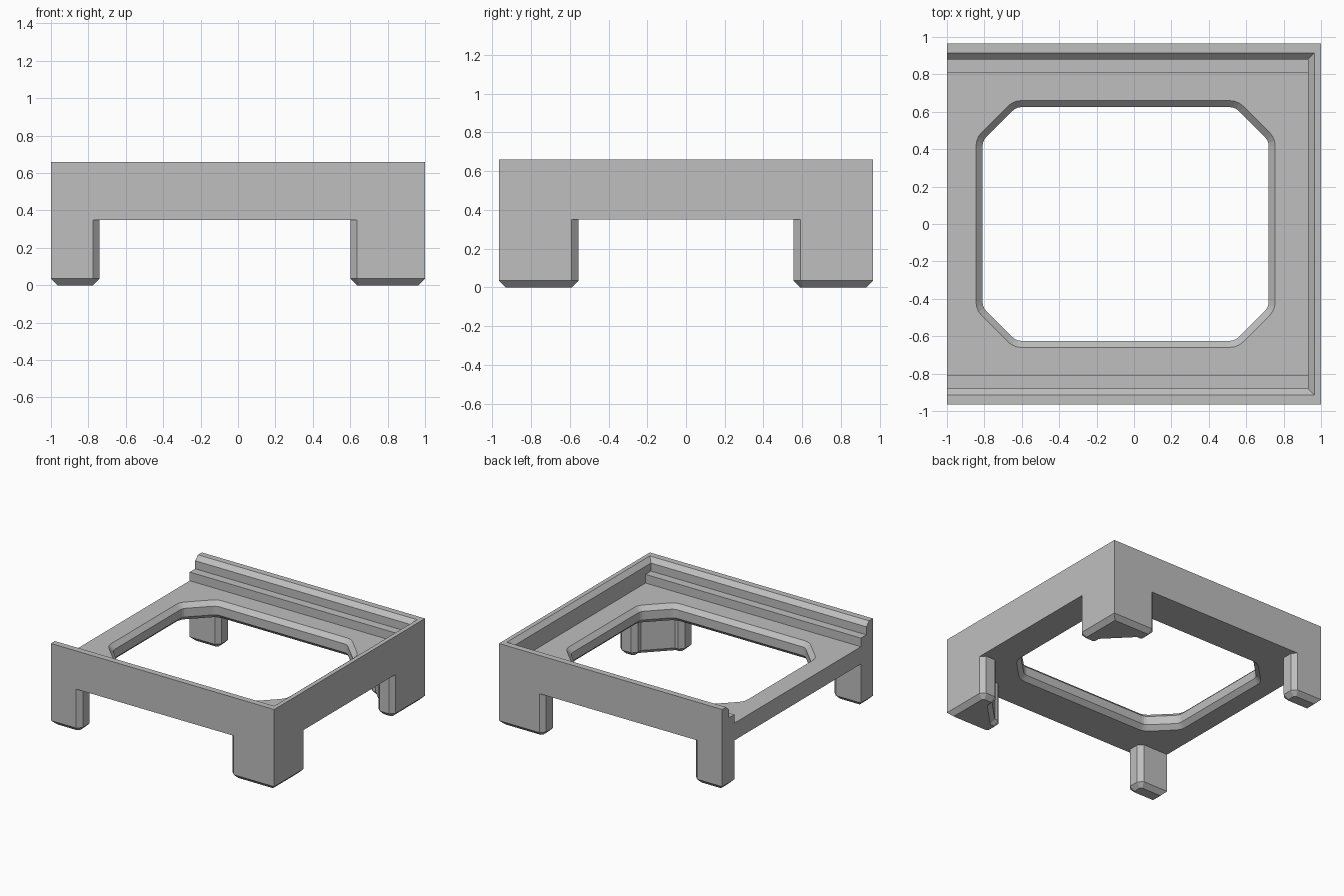
import bpy, bmesh

old = bpy.data.objects.get("Cube")
if old:
    bpy.data.objects.remove(old, do_unlink=True)

grey = bpy.data.materials.new("plain_grey")
grey.use_nodes = True
colour = (0.52, 0.52, 0.52, 1)
grey.diffuse_color = colour
grey.node_tree.nodes["Principled BSDF"].inputs["Base Color"].default_value = colour

HALF_Y = 0.965
TOP, FLOOR, UNDER = 0.66, 0.49, 0.35
BEVEL = 0.035


def add_object(name, bm):
    bmesh.ops.recalc_face_normals(bm, faces=bm.faces[:])
    mesh = bpy.data.meshes.new(name)
    bm.to_mesh(mesh)
    bm.free()
    mesh.materials.append(grey)
    obj = bpy.data.objects.new(name, mesh)
    bpy.context.collection.objects.link(obj)
    return obj


def loft(name, levels):
    """Closed solid through a stack of (z, outline) levels."""
    bm = bmesh.new()
    rings = [[bm.verts.new((x, y, z)) for x, y in outline] for z, outline in levels]
    for low, high in zip(rings, rings[1:]):
        n = len(low)
        for i in range(n):
            j = (i + 1) % n
            bm.faces.new((low[i], low[j], high[j], high[i]))
    bm.faces.new(rings[0][::-1])
    bm.faces.new(rings[-1])
    return add_object(name, bm)


def rect(x0, x1, half_y):
    return [(x0, -half_y), (x1, -half_y), (x1, half_y), (x0, half_y)]


def hole_outline(d):
    """Octagonal opening with softened corners, grown outward by d."""
    hx, hy = 0.765 + d, 0.625 + d
    cut, soft = 0.18 + 0.586 * d, 0.03 + 0.414 * d
    quarter = [(hx, hy - cut), (hx - cut, hy)]
    corners = []
    for sx, sy in ((1, 1), (-1, 1), (-1, -1), (1, -1)):
        pts = [(sx * x, sy * y) for x, y in quarter]
        corners += pts if sx == sy else pts[::-1]
    out = []
    for i, (x, y) in enumerate(corners):
        ends = []
        for nx, ny in (corners[i - 1], corners[(i + 1) % len(corners)]):
            length = ((nx - x) ** 2 + (ny - y) ** 2) ** 0.5
            ends.append((x + (nx - x) * soft / length, y + (ny - y) * soft / length))
        (ax, ay), (bx, by) = ends
        for k in range(4):
            t = k / 3
            u = 1 - t
            out.append((u * u * ax + 2 * u * t * x + t * t * bx - 0.045,
                        u * u * ay + 2 * u * t * y + t * t * by))
    return out


# Tray frame: solid slab, then channel, ledges and opening cut away
frame = loft("tray_frame", [(UNDER, rect(-1, 1, HALF_Y)), (TOP, rect(-1, 1, HALF_Y))])

upper_channel = loft("upper_channel_cutter", [
    (0.56, rect(-1.2, 0.93, 0.88)),
    (TOP - BEVEL, rect(-1.2, 0.93, 0.88)),
    (TOP + 0.03, rect(-1.2, 0.995, 0.945)),
])
lower_channel = loft("lower_channel_cutter", [
    (FLOOR, rect(-1.2, 0.93, 0.81)),
    (0.60, rect(-1.2, 0.93, 0.81)),
])
opening = loft("opening_cutter", [
    (UNDER - 0.03, hole_outline(BEVEL + 0.03)),
    (UNDER + BEVEL, hole_outline(0)),
    (FLOOR - BEVEL, hole_outline(0)),
    (FLOOR + 0.03, hole_outline(BEVEL + 0.03)),
])

bpy.ops.object.select_all(action="DESELECT")
bpy.context.view_layer.objects.active = frame
frame.select_set(True)
for cutter in (upper_channel, lower_channel, opening):
    mod = frame.modifiers.new(cutter.name, "BOOLEAN")
    mod.operation = "DIFFERENCE"
    mod.solver = "EXACT"
    mod.object = cutter
    cutter.hide_render = True
    bpy.ops.object.modifier_apply(modifier=mod.name)
    bpy.data.objects.remove(cutter, do_unlink=True)


def leg(name, footprint, side):
    """Upright leg with a bevelled foot, on the given y side."""
    bm = bmesh.new()
    low = [bm.verts.new((x, side * y, BEVEL)) for x, y in footprint]
    high = [bm.verts.new((x, side * y, UNDER)) for x, y in footprint]
    n = len(low)
    for i in range(n):
        j = (i + 1) % n
        bm.faces.new((low[i], low[j], high[j], high[i]))
    foot = bm.faces.new(low[::-1])
    bm.faces.new(high)
    bmesh.ops.recalc_face_normals(bm, faces=bm.faces[:])
    bmesh.ops.inset_region(bm, faces=[foot], thickness=BEVEL, use_even_offset=True)
    for v in foot.verts:
        v.co.z = 0
    return add_object(name, bm)


# Straight legs at the open end, angled corner legs at the walled end
straight = [(-1, HALF_Y), (-1, 0.81), (-0.775, 0.81), (-0.74, 0.845),
            (-0.74, 0.93), (-0.775, HALF_Y)]
corner = [(1, HALF_Y), (0.637, HALF_Y), (0.602, 0.93), (0.602, 0.845),
          (0.637, 0.81), (0.667, 0.81), (0.845, 0.63), (0.845, 0.59),
          (0.88, 0.555), (0.965, 0.555), (1, 0.59)]
for label, side in (("front", -1), ("back", 1)):
    leg(label + "_straight_leg", straight, side)
    leg(label + "_corner_leg", corner, side)
